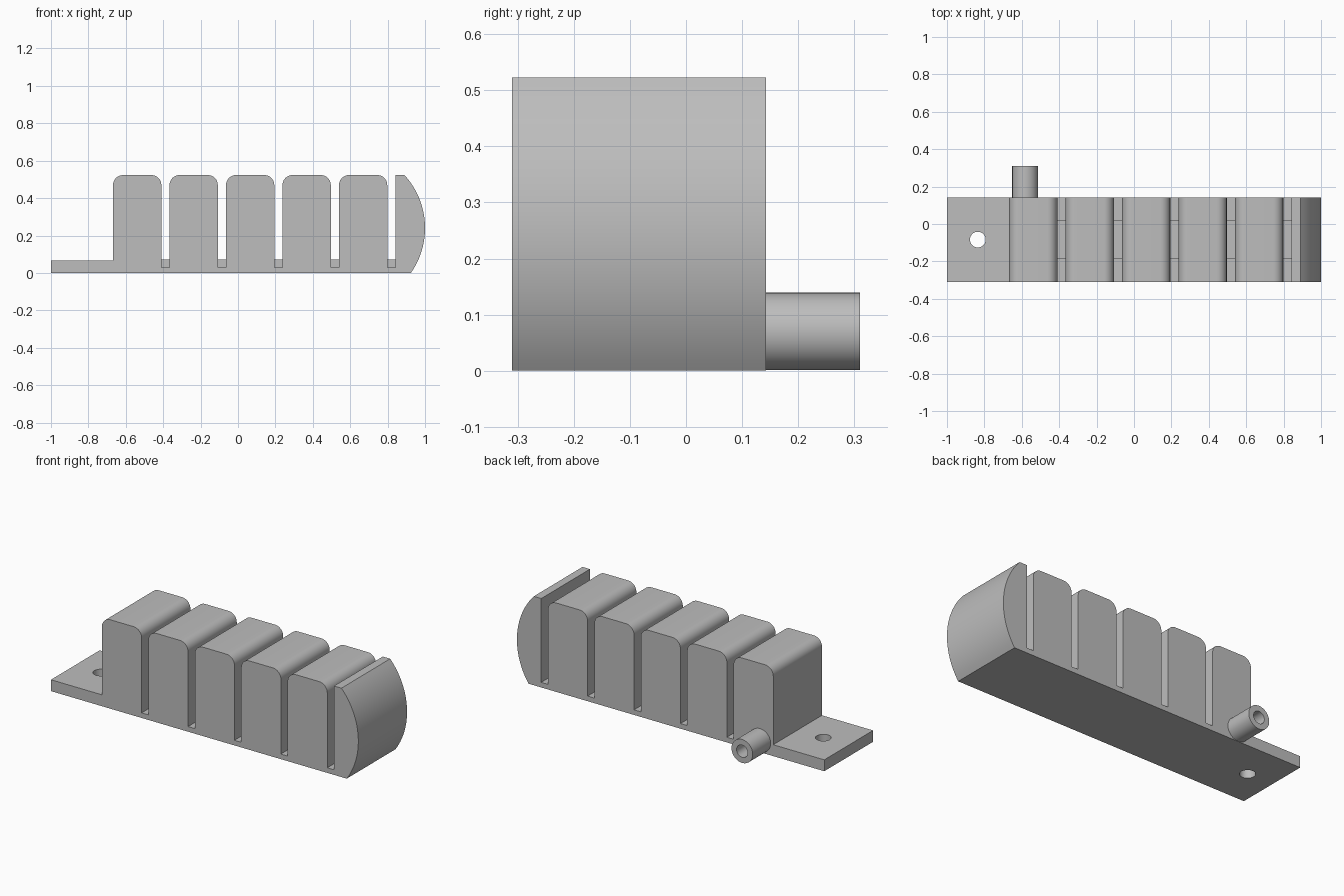
import bpy, bmesh, math
from mathutils import Matrix, Vector

if "Cube" in bpy.data.objects:
    bpy.data.objects.remove(bpy.data.objects["Cube"], do_unlink=True)

FRONT, BACK = -0.31, 0.143
MID = (FRONT + BACK) / 2
TOP, BASE, SLOT_FLOOR = 0.523, 0.067, 0.03
PITCH, SLOT, FIRST, RADIUS = 0.302, 0.044, -0.668, 0.053
SLOTS = [-0.41 + i * PITCH for i in range(5)]

grey = bpy.data.materials.new("plain_grey")
grey.use_nodes = True
colour = (0.51, 0.51, 0.51, 1)
grey.diffuse_color = colour
grey.node_tree.nodes["Principled BSDF"].inputs["Base Color"].default_value = colour


def finish(name, bm):
    bmesh.ops.recalc_face_normals(bm, faces=bm.faces)
    mesh = bpy.data.meshes.new(name)
    bm.to_mesh(mesh)
    bm.free()
    mesh.materials.append(grey)
    ob = bpy.data.objects.new(name, mesh)
    bpy.context.collection.objects.link(ob)
    return ob


def extrude_profile(name, points, y0, y1):
    bm = bmesh.new()
    face = bm.faces.new([bm.verts.new((x, y0, z)) for x, z in points])
    new = bmesh.ops.extrude_face_region(bm, geom=[face])["geom"]
    verts = [v for v in new if isinstance(v, bmesh.types.BMVert)]
    bmesh.ops.translate(bm, verts=verts, vec=(0, y1 - y0, 0))
    return finish(name, bm)


def cylinder(name, radius, start, end):
    start, end = Vector(start), Vector(end)
    axis = end - start
    turn = axis.to_track_quat("Z", "Y").to_matrix().to_4x4()
    bm = bmesh.new()
    bmesh.ops.create_cone(bm, cap_ends=True, segments=48, radius1=radius,
                          radius2=radius, depth=axis.length,
                          matrix=Matrix.Translation((start + end) / 2) @ turn)
    return finish(name, bm)


def arc(cx, cz, r, a0, a1, steps):
    angles = [math.radians(a0 + (a1 - a0) * i / steps) for i in range(steps + 1)]
    return [(cx + r * math.cos(a), cz + r * math.sin(a)) for a in angles]


def drill(ob, cutter):
    cutter.hide_render = True
    mod = ob.modifiers.new("drill", "BOOLEAN")
    mod.object, mod.operation, mod.solver = cutter, "DIFFERENCE", "EXACT"
    bpy.context.view_layer.objects.active = ob
    bpy.ops.object.modifier_apply(modifier=mod.name)
    bpy.data.objects.remove(cutter, do_unlink=True)


def smooth(ob):
    bpy.ops.object.select_all(action="DESELECT")
    ob.select_set(True)
    bpy.context.view_layer.objects.active = ob
    bpy.ops.object.shade_smooth_by_angle(angle=math.radians(30))


# Body: flange, five rounded segments and the bowed end, as one profile
profile = [(-1, 0), (-1, BASE), (FIRST, BASE)]
left = FIRST
for slot in SLOTS:
    profile += arc(left + RADIUS, TOP - RADIUS, RADIUS, 180, 90, 10)
    profile += arc(slot - RADIUS, TOP - RADIUS, RADIUS, 90, 0, 10)
    left = slot + SLOT
    profile += [(slot, SLOT_FLOOR), (left, SLOT_FLOOR)]
profile.append((left, TOP))
BOW, BOW_Z = 0.42, 0.24
profile += arc(1 - BOW, BOW_Z, BOW, math.degrees(math.asin((TOP - BOW_Z) / BOW)),
               -math.degrees(math.asin(BOW_Z / BOW)), 28)
body = extrude_profile("segmented_body", profile, FRONT, BACK)

# Mounting hole in the flange, and the pipe bore running into the body
PIPE_X, PIPE_Z = -0.582, 0.07
drill(body, cylinder("hole_cutter", 0.042, (-0.835, MID, -0.1), (-0.835, MID, 0.2)))
drill(body, cylinder("bore_cutter", 0.036, (PIPE_X, MID, PIPE_Z), (PIPE_X, 0.4, PIPE_Z)))
smooth(body)

# Hollow side pipe
pipe = cylinder("side_pipe", 0.069, (PIPE_X, BACK, PIPE_Z), (PIPE_X, 0.31, PIPE_Z))
drill(pipe, cylinder("pipe_cutter", 0.036, (PIPE_X, 0, PIPE_Z), (PIPE_X, 0.4, PIPE_Z)))
smooth(pipe)

# Low bridges joining neighbouring segments across the slots
for i, slot in enumerate(SLOTS):
    x0, x1 = slot, slot + SLOT
    extrude_profile(f"bridge_{i + 1}", [(x0, SLOT_FLOOR), (x0, 0.072),
                    (x1, 0.072), (x1, SLOT_FLOOR)], MID - 0.102, MID + 0.102)
